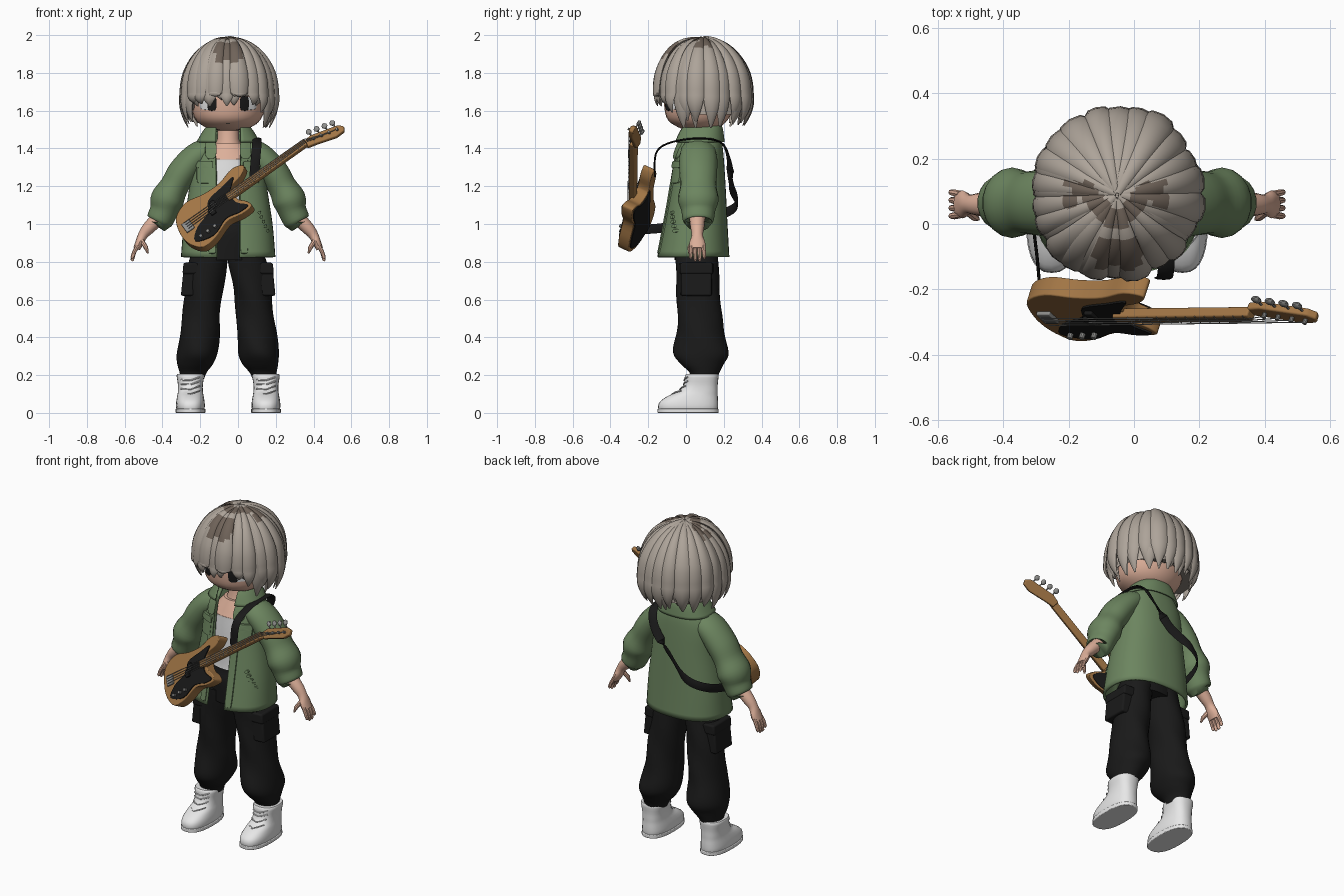
import bpy, bmesh, math, random
from mathutils import Vector, Matrix

random.seed(4)
if "Cube" in bpy.data.objects:
    bpy.data.objects.remove(bpy.data.objects["Cube"])
CX = -0.052  # body centre line


def material(name, *rgb):
    m = bpy.data.materials.new(name)
    m.use_nodes = True
    m.diffuse_color = (*rgb, 1)
    m.node_tree.nodes["Principled BSDF"].inputs["Base Color"].default_value = (*rgb, 1)
    return m


HAIR = material("taupe hair", .42, .37, .32)
ROOTS = material("dark hair roots", .16, .125, .1)
SKIN = material("skin", .72, .43, .32)
GREEN = material("jacket green", .15, .235, .115)
BLACK = material("black cloth", .01, .01, .01)
WHITE = material("white", .8, .8, .8)
WOOD = material("honey wood", .36, .18, .06)
METAL = material("grey metal", .27, .27, .26)


# ---------- helpers ----------
def smooth(pts, k=4, closed=False):
    """Catmull-Rom resampling of tuples of any length."""
    n, out = len(pts), []
    for i in range(n if closed else n - 1):
        q = [pts[j % n] if closed else pts[min(max(j, 0), n - 1)] for j in range(i - 1, i + 3)]
        for s in range(k):
            t = s / k
            out.append(tuple(b + .5 * t * (c - a + t * (2*a - 5*b + 4*c - d + t * (3*(b - c) + d - a)))
                             for a, b, c, d in zip(*q)))
    return out if closed else out + [tuple(pts[-1])]


def loft(rings, closed=True):
    n = len(rings[0])
    faces = [(r*n + i, r*n + (i + 1) % n, (r + 1)*n + (i + 1) % n, (r + 1)*n + i)
             for r in range(len(rings) - 1) for i in range(n if closed else n - 1)]
    if closed:
        faces += [tuple(range(n)), tuple(range((len(rings) - 1)*n, len(rings)*n))]
    return [v for r in rings for v in r], faces


def build(name, parts, *mats, rule=None, thick=0, bevel=0, angle=40):
    """Join lofted parts in one object; rule picks the material from the face centre."""
    bm = bmesh.new()
    for verts, faces in parts:
        vs = [bm.verts.new(v) for v in verts]
        for f in faces:
            bm.faces.new([vs[i] for i in f])
    bmesh.ops.recalc_face_normals(bm, faces=bm.faces)
    for f in bm.faces:
        f.material_index = rule(f.calc_center_median()) if rule else 0
    me = bpy.data.meshes.new(name)
    bm.to_mesh(me)
    bm.free()
    for m in mats:
        me.materials.append(m)
    ob = bpy.data.objects.new(name, me)
    bpy.context.collection.objects.link(ob)
    bpy.ops.object.select_all(action='DESELECT')
    ob.select_set(True)
    bpy.context.view_layer.objects.active = ob
    bpy.ops.object.shade_smooth_by_angle(angle=math.radians(angle))
    if thick:
        ob.modifiers.new("thickness", 'SOLIDIFY').thickness = thick
    if bevel:
        b = ob.modifiers.new("rounding", 'BEVEL')
        b.width, b.segments = bevel, 3
    return ob


def spow(v, p):
    return math.copysign(abs(v) ** p, v)


def flat_ring(dx, z, hw, yf, yb, n=28, p=1.0, start=0.0, wob=0.0):
    """Horizontal ring measured from the front; start leaves a front gap."""
    out = []
    for i in range(n):
        t = start + (2*math.pi - 2*start) * i / (n - 1 if start else n)
        k = 1 + wob * math.sin(3*t + 23*z)
        out.append((CX + dx + k*hw*spow(math.sin(t), p), (yf + yb)/2 - k*(yb - yf)/2*spow(math.cos(t), p), z))
    return out


def tube(path, radii, sides, n=10):
    """Elliptical tube; radii are (along side, across side)."""
    pts, rings = [Vector(p) for p in path], []
    for i, p in enumerate(pts):
        t = (pts[min(i + 1, len(pts) - 1)] - pts[max(i - 1, 0)]).normalized()
        a = Vector(sides[i] if isinstance(sides, list) else sides)
        a = (a - t * a.dot(t)).normalized()
        b = t.cross(a)
        ra, rb = radii[i]
        rings.append([p + a*ra*math.cos(w) + b*rb*math.sin(w) for w in (2*math.pi*j/n for j in range(n))])
    return loft(rings)


def front_y(rows, dx, z, p=1.0):
    """Front depth of a shape given by rows of (z, half width, front, back)."""
    a, b = next(((a, b) for a, b in zip(rows, rows[1:]) if a[0] <= z <= b[0]), rows[-2:])
    t = (z - a[0]) / (b[0] - a[0])
    _, hw, yf, yb = (u + (v - u)*t for u, v in zip(a, b))
    s = min(abs(dx) / hw, 1) ** (1/p)
    return (yf + yb)/2 - (yb - yf)/2 * max(1 - s*s, 0) ** (p/2)


def patch(rows, p, dx, z, rx, rz, lift, square=1.0):
    """Thin plate that follows the front of a shape."""
    rings = []
    for r, h in ((1, -.003), (.98, lift), (.6, lift), (.1, lift)):
        ring = []
        for i in range(24):
            t = math.tau * i / 24
            x, zz = dx + r*rx*spow(math.cos(t), square), z + r*rz*spow(math.sin(t), square)
            ring.append((CX + x, front_y(rows, x, zz, p) - h, zz))
        rings.append(ring)
    return loft(rings)


# ---------- head and torso ----------
head = smooth([(1.495, .05, .03, .12), (1.507, .11, -.03, .17), (1.55, .17, -.095, .22), (1.62, .195, -.115, .255),
               (1.72, .2, -.115, .27), (1.82, .19, -.1, .27), (1.9, .13, -.03, .2)])
build("head", [loft([flat_ring(0, *r) for r in head])], SKIN)
build("neck", [loft([flat_ring(0, z, r, .08 - r, .08 + r) for z, r in ((1.4, .075), (1.45, .058), (1.53, .055))])], SKIN)
for s, side in ((1, "left"), (-1, "right")):
    build(side + "_eye_white", [patch(head, 1, s*.112, 1.638, .04, .034, .002, .6)], WHITE)
    build(side + "_iris", [patch(head, 1, s*.086, 1.638, .024, .039, .005, .6)], BLACK)
build("mouth", [patch(head, 1, 0, 1.532, .012, .003, .002)], ROOTS)

torso = smooth([(.81, .165, -.06, .17), (.95, .175, -.065, .17), (1.02, .16, -.05, .16), (1.2, .155, -.05, .16),
                (1.33, .15, -.045, .16), (1.35, .145, -.04, .16), (1.43, .08, .0, .15)])
build("torso", [loft([flat_ring(0, *r) for r in torso])], BLACK, WHITE, SKIN,
      rule=lambda c: 0 if c.z < 1.02 else 1 if c.z < 1.34 else 2)

# ---------- hair ----------
HY, HZ = .09, 1.69


def roots(c):
    dx, y = abs(c.x - CX), c.y
    vee = abs(dx - (y - .005)) < .04 and -.02 < y < .13
    fringe = dx < .08 - .4*abs(y + .09) and -.16 < y < -.045
    spot = math.hypot(dx - .14, y - .07) < .025
    return int(c.z > 1.86 and (vee or fringe or spot))


def hair_lock(th, end, w, r):
    path, radii = [], []
    steps = 34
    front = max(0, math.cos(th)) ** 2
    r += .01 * max(0, -math.cos(th))
    for i in range(steps + 1):
        t = i / steps
        if t < .65:
            ph = math.radians(1 + 89 * t/.65)
            rad, z = r*math.sin(ph) ** (1 - .3*front), HZ + (.294 + (r - .247)*.5)*math.cos(ph)
        else:
            k = (t - .65) / .35
            rad, z = r + .008*math.sin(k*3) - .03*k*k*(1 - front), HZ + (end - HZ)*k
        path.append((CX + rad*math.sin(th), HY - rad*math.cos(th), z))
        fade = .68 - .13*front
        full = w * min(1, .2 + 1.6*t) * (1 if t < fade else 1 - .9*((t - fade)/(1 - fade))**1.5)
        radii.append((full, full*.45))
    return tube(path, radii, (math.cos(th), math.sin(th), 0), 8)


def hem(th, i):
    a = abs(th)
    return 1.635 + .035*(i % 2) if a < .75 else 1.6 if a < .95 else 1.52


locks = []
for layer, (count, r) in enumerate(((22, .244), (20, .234))):
    for i in range(count):
        th = math.remainder(math.tau * (i + .5*layer + random.uniform(-.2, .2)) / count, math.tau)
        locks.append(hair_lock(th, hem(th, i) + random.uniform(-.015, .04), random.uniform(.036, .052),
                               r + random.uniform(-.008, .01)))
build("hair_locks", locks, HAIR, ROOTS, rule=roots, angle=60)
cap = []
for k in range(1, 15):
    ring = []
    for i in range(48):
        th = math.tau * i / 48
        low = 1.58 + .19 * min(1, max(0, (math.cos(th) - .3) / .35))
        z = HZ + .275 - (HZ + .275 - low) * (k/14)**2
        rad = .234 * math.sqrt(1 - max(0, (z - HZ)/.275)**2)
        ring.append((CX + rad*math.sin(th), HY - rad*math.cos(th), z))
    cap.append(ring)
build("hair_cap", [loft(cap)], HAIR, ROOTS, rule=roots, angle=60)

# ---------- jacket ----------
jacket = smooth([(.825, .25, -.155, .23), (1.0, .235, -.12, .22), (1.2, .205, -.085, .21), (1.35, .19, -.06, .2),
                 (1.43, .155, -.035, .19), (1.49, .095, .0, .17)])


def open_ring(row, gap, p=.85):
    return flat_ring(0, *row, n=44, p=p, start=math.asin((gap/row[1]) ** (1/p)))


build("jacket_body", [loft([open_ring(r, .06 + .04*max(0, r[0] - 1.2)) for r in jacket], closed=False)], GREEN, thick=.014)
# folded collar with open lapels
collar = smooth([(1.47, .09, .0, .17), (1.525, .095, -.005, .18), (1.505, .125, -.035, .195), (1.435, .168, -.065, .205)])
build("jacket_collar", [loft([open_ring(r, .066) for r in collar], closed=False)], GREEN, thick=.008)
for s, side in ((1, "left"), (-1, "right")):
    build(side + "_lapel", [patch(jacket, .85, s*.092, 1.395, .03, .05, .016, .6)], GREEN)
    build(side + "_chest_pocket", [patch(jacket, .85, s*.125, 1.27, .042, .055, .008, .3),
                                   patch(jacket, .85, s*.125, 1.315, .046, .018, .016, .3)], GREEN)
    build(side + "_placket", [patch(jacket, .85, s*.085, 1.1, .02, .26, .006, .2)], GREEN)
    studs = []
    for i in range(5):
        studs.append(patch(jacket, .85, s*(.165 + .011*i), 1.06 - .024*i, .009, .009, .01))
    build(side + "_pocket_studs", studs, GREEN)
    # sleeve with elbow fold and cuff
    rows = smooth([(.1, 1.39, .09, .07), (.17, 1.355, .1, .074), (.24, 1.275, .1, .08), (.285, 1.2, .096, .077),
                   (.322, 1.13, .108, .09), (.34, 1.07, .09, .076), (.365, 1.015, .08, .07), (.368, 1.01, .055, .045)])
    build(side + "_sleeve", [tube([(CX + s*r[0], .065, r[1]) for r in rows], [r[2:] for r in rows], (0, 1, 0), 18)],
          GREEN, angle=60)
    # forearm, palm, fingers
    rows = smooth([(.35, 1.05, .045, .04), (.42, .98, .036, .034), (.452, .94, .03, .026), (.47, .9, .042, .022),
                   (.485, .868, .04, .018)])
    hand = [tube([(CX + s*r[0], .06, r[1]) for r in rows], [r[2:] for r in rows], (0, 1, 0), 12)]
    for i in range(4):
        y = .06 + (i - 1.5)*.021
        tip = .025 if i in (1, 2) else .012
        hand.append(tube([(CX + s*.48, y, .885), (CX + s*.498, y*1.1 - .006, .85), (CX + s*.508, y*1.15 - .008, .835 - tip),
                          (CX + s*.506, y*1.15 - .008, .828 - tip)], [(.011, .011)]*2 + [(.009, .009), (.004, .004)], (0, 1, 0), 8))
    hand.append(tube([(CX + s*.46, .04, .915), (CX + s*.435, .02, .875), (CX + s*.425, .015, .845)],
                     [(.013, .013), (.012, .012), (.005, .005)], (0, 1, 0), 8))
    build(side + "_arm", hand, SKIN)

# ---------- trousers and shoes ----------
shoe = [(0, .068, -.14, .165), (.03, .076, -.148, .17), (.06, .075, -.138, .17), (.09, .07, -.095, .168),
        (.115, .066, -.04, .168), (.15, .066, -.012, .168), (.2, .073, -.005, .172), (.205, .06, .01, .16)]
for s, side in ((1, "left"), (-1, "right")):
    rows = smooth([(.88, .085, .09, -.058, .17), (.78, .108, .104, -.056, .17), (.65, .128, .1, -.05, .18),
                   (.52, .142, .099, -.045, .19), (.43, .15, .104, -.05, .2), (.32, .162, .108, -.065, .23),
                   (.26, .172, .095, -.03, .2), (.215, .185, .072, .015, .175), (.18, .19, .062, .02, .165)])
    build(side + "_trouser_leg", [loft([flat_ring(s*d, z, hw, yf, yb, wob=.03) for z, d, hw, yf, yb in rows])], BLACK)
    for part, z0, z1, dx, g in (("pocket", .62, .76, .208, 0), ("flap", .735, .795, .205, .006)):
        corners = [[(CX + s*(d + (.775 - z)*.1), y, z) for d, y in ((dx - .05, -.03 - g), (dx + .027 + g, -.025 - g),
                    (dx + .027 + g, .135 + g), (dx - .05, .14 + g))] for z in (z0, z1)]
        build(side + "_cargo_" + part, [loft(corners)], BLACK, bevel=.01)
    build(side + "_shoe", [loft([flat_ring(s*.2, *r, p=.8) for r in smooth(shoe, 3)])], WHITE)
    build(side + "_sole", [loft([flat_ring(s*.2, z, .079, -.15, .173, p=.8) for z in (.0, .022)])], WHITE, bevel=.004)
    laces = []
    for z in (.1, .125, .15, .172):
        path = [(CX + s*.2 + d, front_y(shoe, d, z + abs(d)*.2, .8) - .001, z + abs(d)*.2 + d*.15)
                for d in (-.05, -.03, 0, .03, .05)]
        laces.append(tube(path, [(.004, .004)]*5, (0, 0, 1), 6))
    build(side + "_laces", laces, WHITE)

# ---------- guitar, built flat and then leaned ----------
u = Vector((.815, .01, .58)).normalized()
v = Vector((-.58*.87, .5, .815*.87))
v = (v - u*v.dot(u)).normalized()
PLACE = Matrix.Translation((-.12, -.255, 1.07)) @ Matrix((u, v, u.cross(v))).transposed().to_4x4()


def guitar_part(name, parts, mat, bevel=0):
    build(name, parts, mat, bevel=bevel, angle=35).matrix_world = PLACE


def slab(outline, z0, z1):
    return loft([[(x, y, z) for x, y in outline] for z in (z0, z1)])


def bar(x0, x1, y0, y1, z0, z1):
    return slab([(x0, y0), (x1, y0), (x1, y1), (x0, y1)], z0, z1)


body = [(-.222, 0), (-.19, .09), (-.1, .13), (0, .11), (.1, .108), (.2, .135), (.262, .11), (.22, .07), (.14, .045),
        (.13, -.03), (.165, -.08), (.17, -.12), (.1, -.125), (.02, -.11), (-.08, -.148), (-.165, -.152), (-.215, -.085)]
guard = [(-.18, -.1), (-.08, -.135), (.02, -.096), (.1, -.112), (.158, -.106), (.115, -.05), (.12, .02), (.18, .085),
         (.1, .075), (.0, .055), (-.04, -.005), (-.13, -.04)]
guitar_part("guitar_body", [slab(smooth(body, 4, True), -.035, .03)], WOOD, .013)
guitar_part("guitar_pickguard", [slab(smooth(guard, 4, True), .028, .036)], BLACK)
# black back plate inside a wooden rim, short of the upper horn
back = [(x*.9, min(y*.9, .06)) for x, y in smooth(body, 4, True) if x < .17 or y < 0]
guitar_part("guitar_back_plate", [slab(back, -.041, -.033)], BLACK)
guitar_part("guitar_neck", [bar(.09, .6, -.02, .02, .015, .048)], WOOD, .006)
guitar_part("guitar_headstock", [slab([(.59, .02), (.64, .026), (.79, -.02), (.813, -.045), (.8, -.07), (.75, -.072),
                                       (.64, -.034), (.59, -.02)], .0, .026)], WOOD, .006)
guitar_part("guitar_frets", [bar(x, x + .002, -.019, .019, .047, .05) for x in (.15 + .036*i for i in range(13))], METAL)
guitar_part("guitar_bridge", [bar(-.19, -.14, -.03, .03, .028, .042)], METAL, .004)
guitar_part("guitar_pickups", [bar(-.03, .0, -.035, .005, .03, .047), bar(-.005, .025, -.002, .038, .03, .047)], BLACK, .004)
knobs, pegs, strings = [], [], []
for i in range(4):
    knobs.append(tube([(-.14 + .045*i, -.1, .03), (-.14 + .045*i, -.1, .052)], [(.009, .009)]*2, (1, 0, 0)))
    x, y = .645 + .043*i, .024 - .013*i
    pegs.append(tube([(x, y - .03, .02), (x, y - .03, .042)], [(.007, .007)]*2, (1, 0, 0)))
    pegs.append(tube([(x, y - .01, .012), (x, y + .022, .012)], [(.004, .004)]*2, (1, 0, 0), 6))
    pegs.append(tube([(x, y + d, .012) for d in (.016, .024, .038, .046)],
                     [(.008, .005), (.015, .009), (.015, .009), (.006, .004)], (1, 0, 0)))
    o = .012 - .008*i
    strings.append(tube([(-.17, o*1.8, .05), (.6, o, .056), (x, y - .03, .036)], [(.0018, .0018)]*3, (0, 0, 1), 5))
guitar_part("guitar_knobs", knobs[:3], METAL)
guitar_part("guitar_tuning_pegs", pegs, METAL)
guitar_part("guitar_strings", strings, METAL)

# ---------- shoulder strap: position and width direction ----------
strap = smooth([(.085, -.165, 1.25, 1, 0, 0), (.095, -.16, 1.37, 1, 0, 0), (.1, -.1, 1.425, 1, 0, 0), (.1, .04, 1.452, 1, 0, 0),
                (.095, .18, 1.435, 1, 0, .1), (.05, .228, 1.34, .7, 0, .6), (-.07, .24, 1.2, .5, 0, .8),
                (-.19, .27, 1.11, .2, 0, 1), (-.285, .21, 1.06, 0, 0, 1), (-.31, .05, 1.01, 0, 0, 1),
                (-.295, -.12, .98, 0, 0, 1), (-.285, -.24, .97, 0, 0, 1)], 5)
build("guitar_strap", [tube([r[:3] for r in strap], [(.025, .005)]*len(strap), [r[3:] for r in strap], 8)], BLACK)
